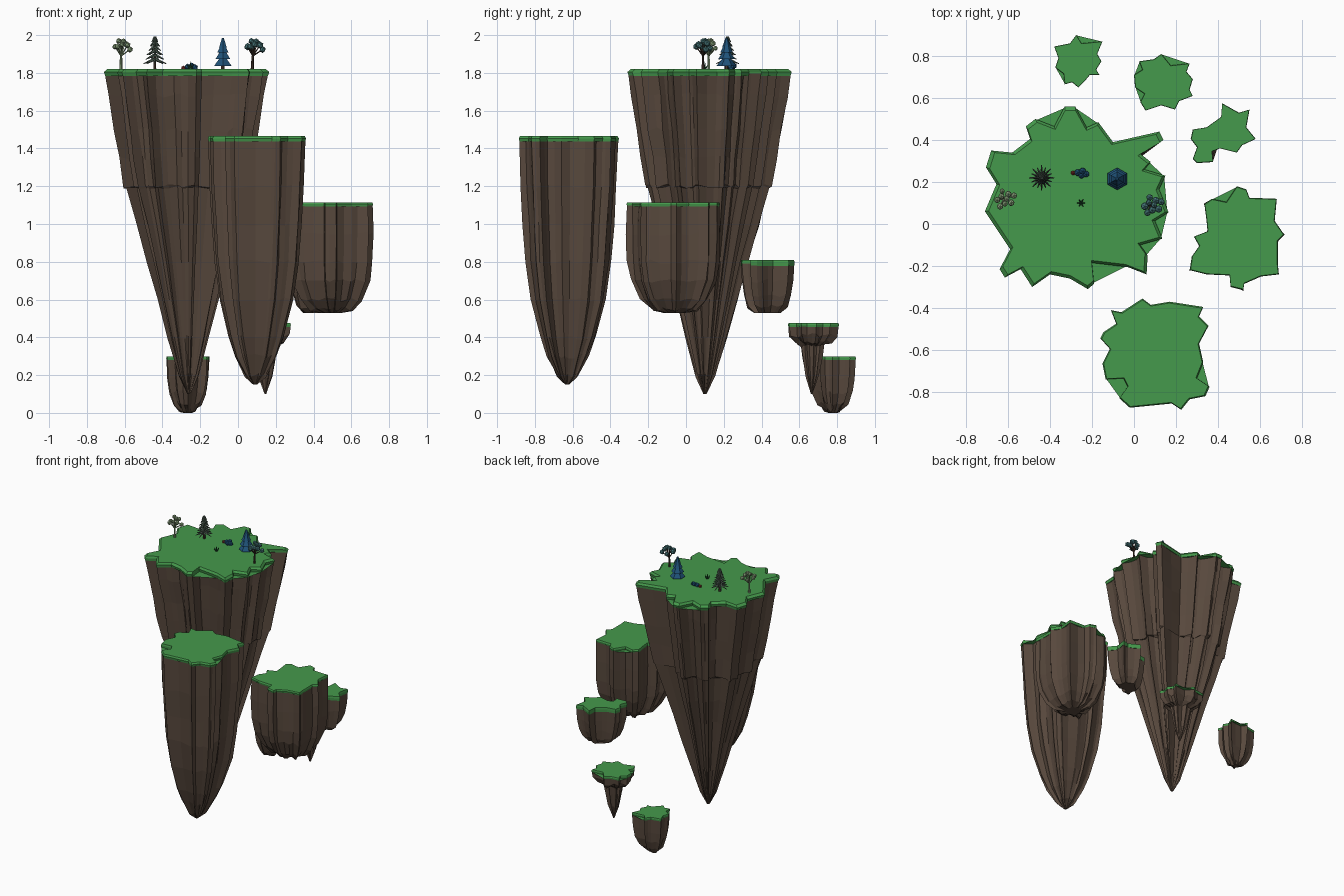
import bpy, bmesh, math, random
from mathutils import Vector, Matrix

random.seed(4)


def mat(name, r, g, b):
    m = bpy.data.materials.new(name)
    m.diffuse_color = (r, g, b, 1)
    return m


GRASS = mat("grass green", .060, .320, .072)
ROCK = mat("rock brown", .098, .066, .047)
BARK = mat("bark brown", .060, .036, .026)
PALE = mat("pale leaf green", .270, .390, .215)
GREY = mat("grey pine green", .075, .110, .085)
BLUE = mat("deep blue leaf", .014, .085, .190)
TEAL = mat("teal leaf", .065, .190, .200)
RED = mat("red berry", .250, .030, .025)
TUFT = mat("dark tuft green", .020, .110, .040)


def finish(name, bm, material):
    bmesh.ops.recalc_face_normals(bm, faces=bm.faces[:])
    me = bpy.data.meshes.new(name)
    bm.to_mesh(me)
    bm.free()
    me.materials.append(material)
    ob = bpy.data.objects.new(name, me)
    bpy.context.collection.objects.link(ob)


# Loft an outline through (scale, height) rings around a centre, capping both ends
def loft(name, outline, centre, rings, material, jitter=0.0, wobble=0.0):
    bm = bmesh.new()
    c, rows = Vector(centre), []
    for k, (s, z) in enumerate(rings):
        row = []
        for p in outline:
            f = s * (1 + random.uniform(-jitter, jitter) * (0 < k))
            q = c + (p - c) * f
            row.append(bm.verts.new((q.x, q.y, z + random.uniform(-wobble, wobble) * (0 < k < len(rings) - 1))))
        rows.append(row)
    n = len(outline)
    for a, b in zip(rows, rows[1:]):
        for i in range(n):
            j = (i + 1) % n
            bm.faces.new((a[i], a[j], b[j], b[i]))
    caps = [bm.faces.new(rows[0]), bm.faces.new(rows[-1][::-1])]
    bmesh.ops.triangulate(bm, faces=caps)
    finish(name, bm, material)


# One floating island: grass cap with a bevelled rim over a ridged rock body
def island(name, flat, centre, top, profile, lip=0.96, rim=0.022):
    pts = [Vector((flat[i] / 1000, flat[i + 1] / 1000)) for i in range(0, len(flat), 2)]
    c = Vector(centre)
    loft(name + "_grass", pts, centre, [(lip, top), (1, top - rim * .7), (.985, top - rim * 1.6)], GRASS)
    ridged = []
    for p, q in zip(pts, pts[1:] + pts[:1]):
        ridged.append(p)
        if (q - p).length > .045:                    # extra crease in long edges
            m = p.lerp(q, random.uniform(.4, .6))
            ridged.append(c + (m - c) * random.uniform(.94, .985))
    loft(name + "_rock", ridged, centre, [(.99, top - rim)] + profile, ROCK, .018, .012)


# Islands: outlines in thousandths of a unit, seen from above
island("main_island", [
    -330, 560, -280, 560, -225, 460, -170, 485, -100, 390, 120, 440, 140, 400, 30, 335, 80, 295,
    50, 260, 150, 230, 120, 165, 165, 55, 100, 15, 135, -70, 30, -100, 65, -150, 60, -240,
    -30, -205, -200, -185, -190, -285, -220, -310, -305, -260, -400, -240, -485, -300,
    -540, -215, -615, -255, -640, -215, -590, -120, -710, 60, -655, 190, -705, 270,
    -680, 350, -580, 340, -495, 405, -515, 465, -470, 500, -380, 465],
    (-.26, .10), 1.82,
    [(.95, 1.68), (.88, 1.5), (.82, 1.35), (.765, 1.2), (.735, 1.195), (.62, 1.0), (.49, .8),
     (.37, .6), (.25, .4), (.12, .2), (.02, .1)])

island("tall_island", [
    -110, -410, -60, -420, 40, -355, 80, -385, 170, -370, 330, -395, 310, -440, 355, -485,
    310, -570, 330, -660, 300, -735, 360, -775, 340, -820, 265, -835, 225, -885, 180, -855,
    -20, -875, -70, -830, -30, -775, -50, -735, -135, -740, -150, -665, -115, -595,
    -160, -545, -145, -515, -85, -475],
    (.09, -.63), 1.465,
    [(.96, 1.2), (.91, 1.0), (.86, .8), (.75, .6), (.56, .4), (.42, .3), (.22, .2), (.04, .15)], .975, .018)

island("round_island", [
    490, 180, 535, 165, 550, 125, 680, 120, 670, 15, 715, -50, 685, -80, 685, -190, 690, -240,
    605, -250, 525, -285, 520, -315, 460, -300, 455, -245, 345, -240, 265, -220, 275, -155,
    310, -105, 285, -60, 350, -35, 345, 20, 335, 95, 370, 120, 440, 105],
    (.50, -.06), 1.115,
    [(1, .95), (.985, .8), (.92, .7), (.72, .6), (.5, .55), (.25, .53)], .98, .014)

island("crescent_island", [
    420, 575, 500, 530, 550, 545, 535, 460, 580, 405, 515, 375, 490, 340, 410, 360, 370, 345,
    375, 295, 300, 290, 280, 310, 300, 365, 270, 405, 280, 450, 345, 460, 415, 510],
    (.42, .43), .81,
    [(.95, .7), (.86, .62), (.74, .565), (.5, .53)], .98, .02)

island("mushroom_island", [
    130, 810, 175, 755, 265, 765, 250, 725, 280, 690, 265, 640, 280, 610, 215, 585, 195, 545,
    130, 565, 55, 540, 30, 580, 50, 620, 5, 650, 0, 710, 40, 735, 25, 775, 95, 785],
    (.145, .665), .475,
    [(.95, .41), (.72, .375), (.46, .355), (.4, .3), (.27, .2), (.03, .1)], .98, .012)

island("low_island", [
    -275, 900, -250, 860, -150, 870, -175, 810, -155, 775, -180, 735, -165, 710, -210, 710,
    -235, 680, -265, 650, -295, 675, -330, 665, -335, 715, -375, 745, -360, 790, -380, 845, -305, 860],
    (-.265, .78), .298,
    [(.95, .18), (.86, .11), (.66, .05), (.42, .015), (.2, 0)], .98, .012)


# Small plant helpers
def stick(bm, a, b, r1, r2, n=6):
    a, b = Vector(a), Vector(b)
    d = b - a
    m = Matrix.Translation((a + b) / 2) @ d.to_track_quat('Z', 'Y').to_matrix().to_4x4()
    bmesh.ops.create_cone(bm, cap_ends=True, segments=n, radius1=r1, radius2=r2, depth=d.length, matrix=m)


def ball(bm, p, r):
    bmesh.ops.create_icosphere(bm, subdivisions=1, radius=r, matrix=Matrix.Translation(p))


G = 1.815


# Tree with leaf balls on forked branches
def ball_tree(name, x, y, leaf, bark, r, lean):
    wood, crown = bmesh.new(), bmesh.new()
    fork = Vector((x + lean * .3, y, G + .075))
    stick(wood, (x, y, G - .01), fork, .009, .006)
    for i in range(9):
        a = i * 2.4
        d = .045 * math.sqrt((i + .4) / 9)
        tip = Vector((x + lean + d * math.cos(a) * 1.1, y + d * math.sin(a), G + .165 - d * 1.3 + .012 * (i % 2)))
        stick(wood, fork, tip, .004, .003, 4)
        ball(crown, tip, r * random.uniform(.85, 1.1))
    finish(name + "_trunk", wood, bark)
    finish(name + "_leaves", crown, leaf)


ball_tree("pale_tree", -.62, .12, PALE, PALE, .0155, .003)
ball_tree("teal_tree", .075, .09, TEAL, BARK, .0185, .010)

# Ragged grey pine: tiers of drooping spiky branches
wood, crown = bmesh.new(), bmesh.new()
px, py = -.44, .22
stick(wood, (px, py, G - .01), (px, py, G + .15), .009, .003)
for t in range(6):
    z, r = G + .04 + .023 * t, .060 - .0085 * t
    for i in range(8):
        a = i * math.pi / 4 + t * .4
        stick(crown, (px, py, z + .018), (px + r * math.cos(a), py + r * math.sin(a), z - .006), .009, .002, 4)
stick(crown, (px, py, G + .13), (px, py, G + .18), .012, 0, 6)
finish("grey_pine_trunk", wood, BARK)
finish("grey_pine_needles", crown, GREY)

# Blue pine: overlapping six-sided cones
wood, crown = bmesh.new(), bmesh.new()
px, py = -.08, .215
stick(wood, (px, py, G - .01), (px, py, G + .04), .011, .010)
for z, r in ((.022, .053), (.058, .045), (.092, .034), (.12, .023)):
    stick(crown, (px, py, G + z), (px, py, G + z + .050), r, r * .25)
finish("blue_pine_trunk", wood, BARK)
finish("blue_pine_needles", crown, BLUE)

# Blue bush with a red berry cluster
bush, berry = bmesh.new(), bmesh.new()
for x, y, z, r in ((-.268, .245, .016, .018), (-.245, .252, .022, .018), (-.228, .238, .014, .017), (-.25, .23, .012, .015)):
    ball(bush, (x, y, G + z), r)
ball(berry, (-.29, .243, G + .012), .012)
finish("blue_bush", bush, BLUE)
finish("bush_berry", berry, RED)

# Grass tuft of splayed blades
tuft = bmesh.new()
for i in range(6):
    a = i * math.pi / 3
    stick(tuft, (-.252, .10, G), (-.252 + .02 * math.cos(a), .10 + .02 * math.sin(a), G + .03), .006, .001, 4)
stick(tuft, (-.252, .10, G), (-.252, .10, G + .045), .006, .001, 4)
finish("grass_tuft", tuft, TUFT)
